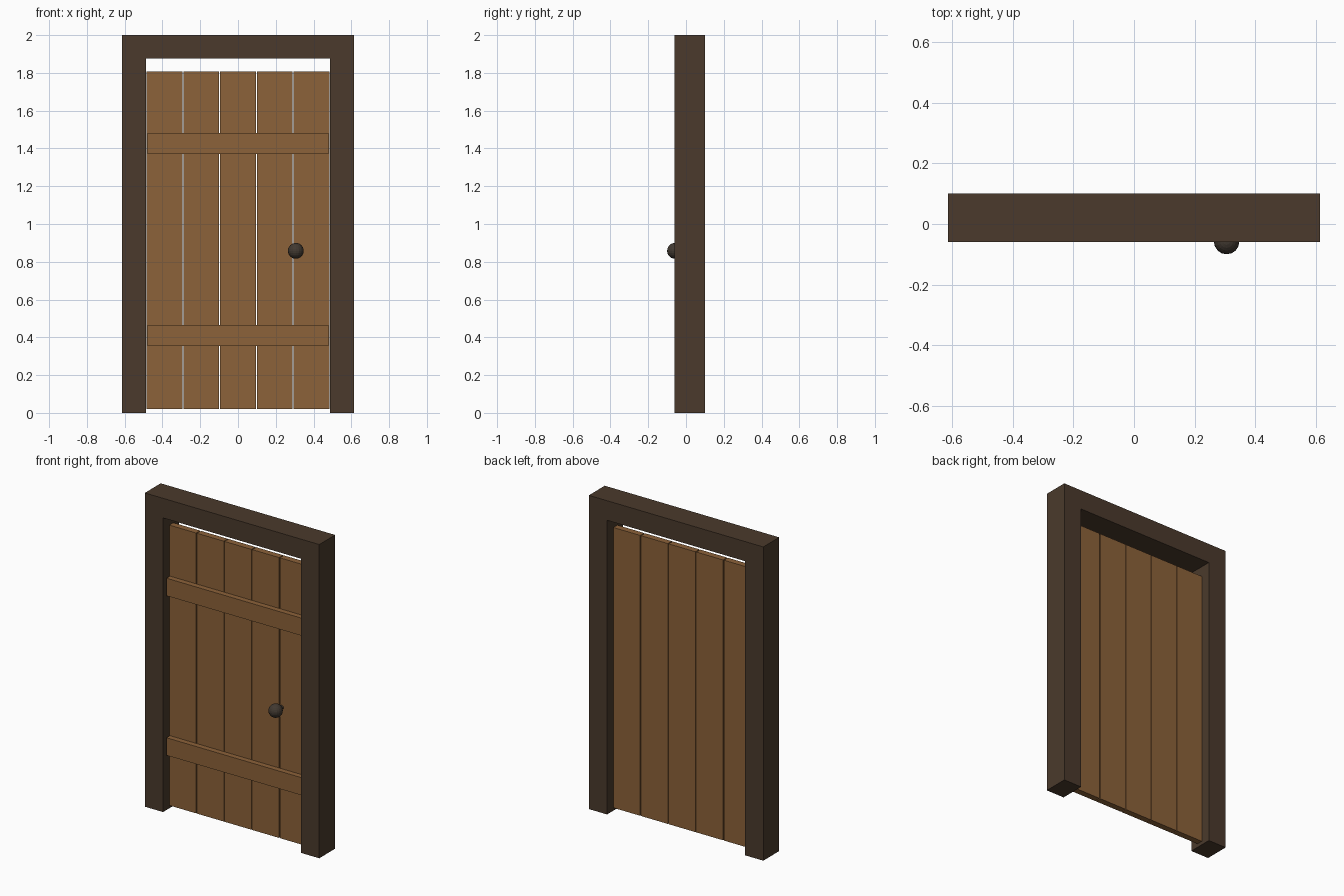
import bpy, math

if "Cube" in bpy.data.objects:
    bpy.data.objects.remove(bpy.data.objects["Cube"])


def material(name, rgb):
    m = bpy.data.materials.new(name)
    m.diffuse_color = (*rgb, 1)
    m.use_nodes = True
    m.node_tree.nodes["Principled BSDF"].inputs["Base Color"].default_value = m.diffuse_color
    return m


WOOD = material("warm_wood", (0.262, 0.122, 0.041))
DARK = material("dark_wood", (0.069, 0.042, 0.025))
IRON = material("dark_iron", (0.052, 0.040, 0.030))


def box(name, x, y, z, mat):
    """Box from (min, max) pairs on each axis."""
    bpy.ops.mesh.primitive_cube_add(size=1, location=[(a + b) / 2 for a, b in (x, y, z)])
    ob = bpy.context.object
    ob.name = name
    ob.scale = [b - a for a, b in (x, y, z)]
    bpy.ops.object.transform_apply(location=False, rotation=False, scale=True)
    ob.data.materials.append(mat)
    return ob


# Door frame: two posts and a lintel as one extruded profile
W, IN, TOP, HEAD = 0.615, 0.487, 2.0, 1.875
outline = [(-W, 0), (-IN, 0), (-IN, HEAD), (IN, HEAD), (IN, 0), (W, 0), (W, TOP), (-W, TOP)]
n = len(outline)
verts = [(x, y, z) for y in (-0.06, 0.10) for x, z in outline]
faces = [tuple(range(n)), tuple(range(2 * n - 1, n - 1, -1))]
faces += [(i, i + n, (i + 1) % n + n, (i + 1) % n) for i in range(n)]
mesh = bpy.data.meshes.new("door_frame")
mesh.from_pydata(verts, [], faces)
mesh.materials.append(DARK)
bpy.context.collection.objects.link(bpy.data.objects.new("door_frame", mesh))

# Five vertical planks with narrow gaps
for i in range(5):
    c = (i - 2) * 0.1947
    box(f"plank_{i + 1}", (c - 0.0945, c + 0.0945), (0.0, 0.04), (0.02, 1.807), WOOD)

# Two cross battens on the front
for name, z in (("lower_batten", 0.41), ("upper_batten", 1.427)):
    box(name, (-0.48, 0.48), (-0.035, 0.0), (z - 0.056, z + 0.056), WOOD)

# Round knob with a hidden stem
bpy.ops.mesh.primitive_uv_sphere_add(segments=16, ring_count=12, radius=0.042,
                                     location=(0.306, -0.058, 0.858))
knob = bpy.context.object
knob.name = "door_knob"
knob.data.materials.append(IRON)
bpy.ops.mesh.primitive_cylinder_add(vertices=12, radius=0.015, depth=0.05,
                                    location=(0.306, -0.025, 0.858),
                                    rotation=(math.pi / 2, 0, 0))
stem = bpy.context.object
stem.name = "knob_stem"
stem.data.materials.append(IRON)
